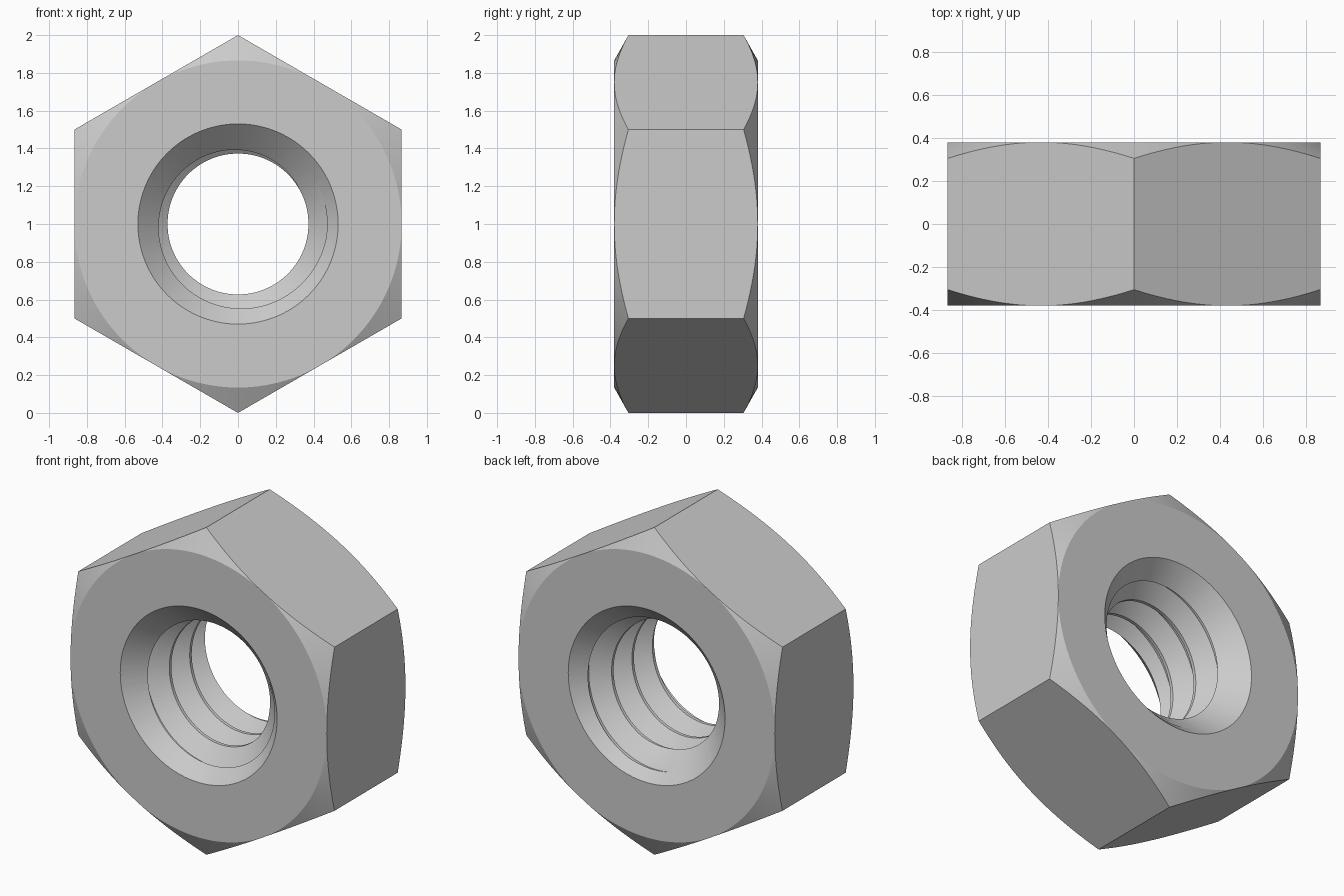
import bpy, bmesh
from math import cos, sin, pi, radians

cube = bpy.data.objects.get("Cube")
if cube:
    bpy.data.objects.remove(cube, do_unlink=True)

SEG = 144                   # columns around the axis, a multiple of six
DEPTH = 0.76                # thickness along y
APOTHEM = 0.866             # centre to flat side
CREST_R, ROOT_R = 0.373, 0.472
MOUTH_R = 0.53              # countersink at the face
PITCH = 0.197
CHAMFER = 0.56              # axial drop of the corner chamfer per unit of radius

steel = bpy.data.materials.new("grey_steel")
steel.use_nodes = True
colour = (0.6, 0.6, 0.6, 1)
steel.diffuse_color = colour
steel.node_tree.nodes["Principled BSDF"].inputs["Base Color"].default_value = colour


def clamp(v, low, high):
    return max(low, min(high, v))


def thread_radius(d, centre):
    """Bore radius at depth d when a thread crest sits at depth centre."""
    w = abs(((d - centre) / PITCH + 0.5) % 1 - 0.5)
    return CREST_R + (ROOT_R - CREST_R) * clamp((w - 0.05) / 0.4, 0, 1)


def hex_radius(a):
    """Distance from the axis to the hexagon outline at angle a."""
    return APOTHEM / cos((a + pi / 6) % (pi / 3) - pi / 6)


def cross_section(turn):
    """Closed loop of (radius, depth) points, bore first, then the outside."""
    centre = -0.03 + PITCH * turn
    loop = []
    for k in range(-2, 6):
        for offset in (-0.45, -0.05, 0.05, 0.45):
            d = clamp(centre + PITCH * (k + offset), 0, DEPTH)
            loop.append((thread_radius(d, centre), d))
    outer = hex_radius(radians(-10) - 2 * pi * turn)
    drop = CHAMFER * (outer - APOTHEM)
    loop += [(APOTHEM, DEPTH), (outer, DEPTH - drop), (outer, drop), (APOTHEM, 0)]
    return loop


# Threaded hexagonal body, swept clockwise through one turn
bm = bmesh.new()
columns = []
for j in range(SEG + 1):
    a = radians(-10) - 2 * pi * j / SEG
    columns.append([bm.verts.new((r * cos(a), d - DEPTH / 2, 1 + r * sin(a)))
                    for r, d in cross_section(j / SEG)])
for left, right in zip(columns, columns[1:]):
    for i in range(len(left)):
        bm.faces.new((left[i - 1], left[i], right[i], right[i - 1]))
bmesh.ops.remove_doubles(bm, verts=bm.verts, dist=0.0002)
bmesh.ops.recalc_face_normals(bm, faces=bm.faces)
mesh = bpy.data.meshes.new("hex_nut")
bm.to_mesh(mesh)
bm.free()
mesh.materials.append(steel)
nut = bpy.data.objects.new("hex_nut", mesh)
bpy.context.collection.objects.link(nut)
bpy.context.view_layer.objects.active = nut

# Countersink at each end of the bore
for side in (-1, 1):
    reach = 0.1
    bpy.ops.mesh.primitive_cone_add(
        vertices=SEG, radius1=MOUTH_R + reach, radius2=MOUTH_R - 2 * reach, depth=3 * reach,
        location=(0, side * (DEPTH / 2 - reach / 2), 1), rotation=(side * pi / 2, 0, 0))
    cutter = bpy.context.object
    cutter.name = "countersink_cutter"
    cutter.hide_render = True
    cutter.data.materials.append(steel)
    bpy.context.view_layer.objects.active = nut
    cut = nut.modifiers.new("countersink", 'BOOLEAN')
    cut.operation = 'DIFFERENCE'
    cut.solver = 'EXACT'
    cut.object = cutter
    bpy.ops.object.modifier_apply(modifier=cut.name)
    bpy.data.objects.remove(cutter, do_unlink=True)

# Smooth the bore and chamfers, keep the hexagon edges crisp
bpy.ops.object.select_all(action='DESELECT')
nut.select_set(True)
bpy.ops.object.shade_smooth_by_angle(angle=radians(20))
